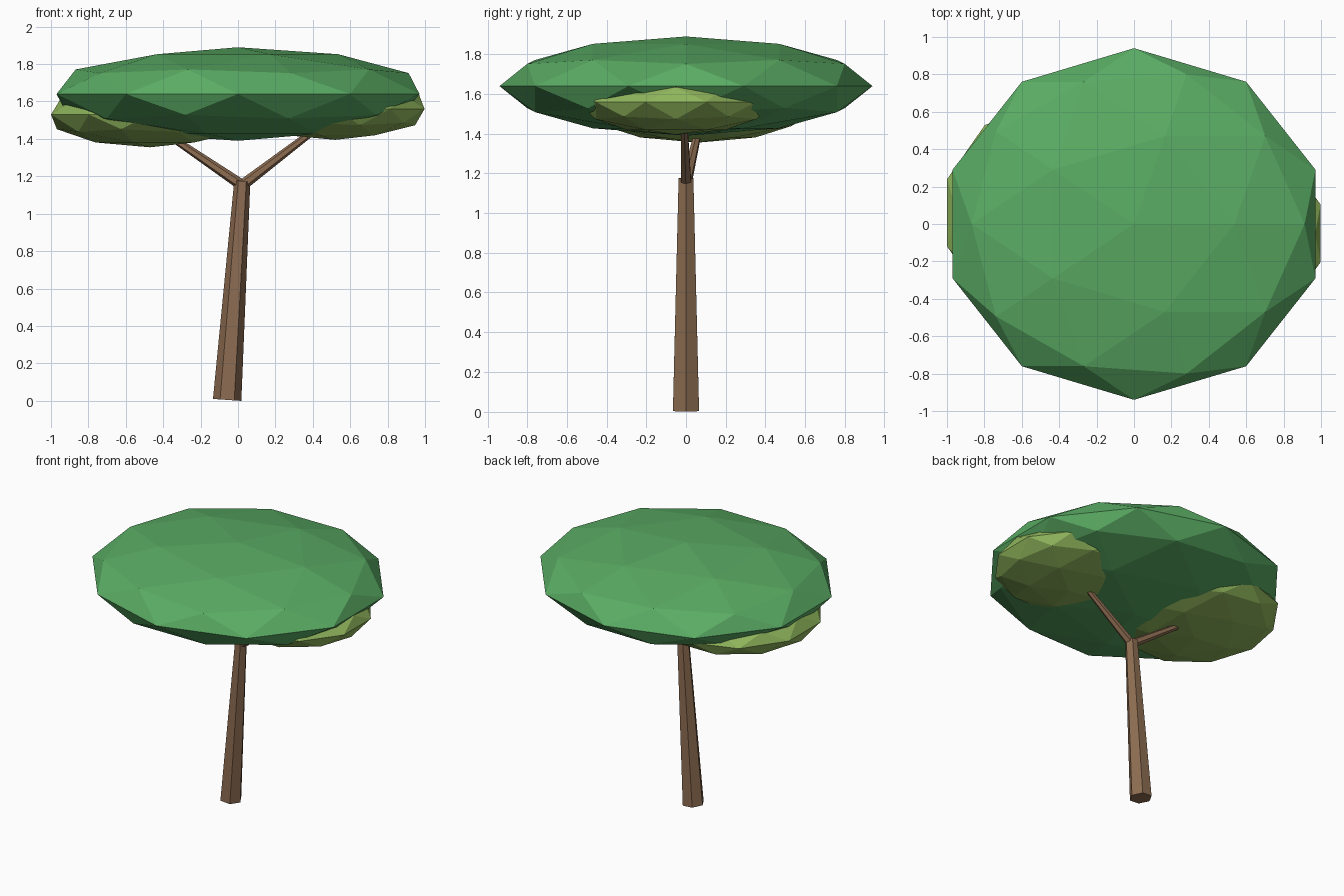
import bpy
from mathutils import Vector

if "Cube" in bpy.data.objects:
    bpy.data.objects.remove(bpy.data.objects["Cube"])


def material(name, srgb):
    lin = [((c / 255 + 0.055) / 1.055) ** 2.4 for c in srgb]
    m = bpy.data.materials.new(name)
    m.diffuse_color = (*lin, 1)
    m.use_nodes = True
    m.node_tree.nodes["Principled BSDF"].inputs["Base Color"].default_value = m.diffuse_color
    return m


bark = material("bark_brown", (140, 108, 81))
green = material("leaf_green", (90, 172, 100))
olive = material("leaf_light_green", (144, 182, 92))


def finish(name, mat):
    ob = bpy.context.object
    ob.name = name
    ob.data.materials.append(mat)
    return ob


def limb(name, start, end, r1, r2):
    """Six-sided tapered limb between two points."""
    a, b = Vector(start), Vector(end)
    bpy.ops.mesh.primitive_cone_add(vertices=6, radius1=r1, radius2=r2,
                                    depth=(b - a).length, location=(a + b) / 2)
    ob = finish(name, bark)
    ob.rotation_euler = (b - a).to_track_quat('Z', 'Y').to_euler()


def foliage(name, centre, radii, mat):
    """Flattened low-poly leaf mass."""
    bpy.ops.mesh.primitive_ico_sphere_add(subdivisions=2, radius=1, location=centre)
    finish(name, mat).scale = radii


# Leaning trunk and forked branches
limb("trunk", (-0.058, 0, 0.0045), (0.023, 0, 1.175), 0.076, 0.043)
limb("right_branch", (0.02, 0, 1.15), (0.48, -0.01, 1.50), 0.030, 0.016)
limb("left_branch", (0.025, 0, 1.15), (-0.44, 0.075, 1.465), 0.030, 0.016)

# Wide main crown with two lower leaf masses
foliage("main_crown", (0, 0, 1.64), (1.02, 0.94, 0.25), green)
foliage("left_lower_crown", (-0.47, 0.06, 1.53), (0.557, 0.58, 0.175), olive)
foliage("right_lower_crown", (0.52, -0.05, 1.56), (0.502, 0.50, 0.165), olive)
